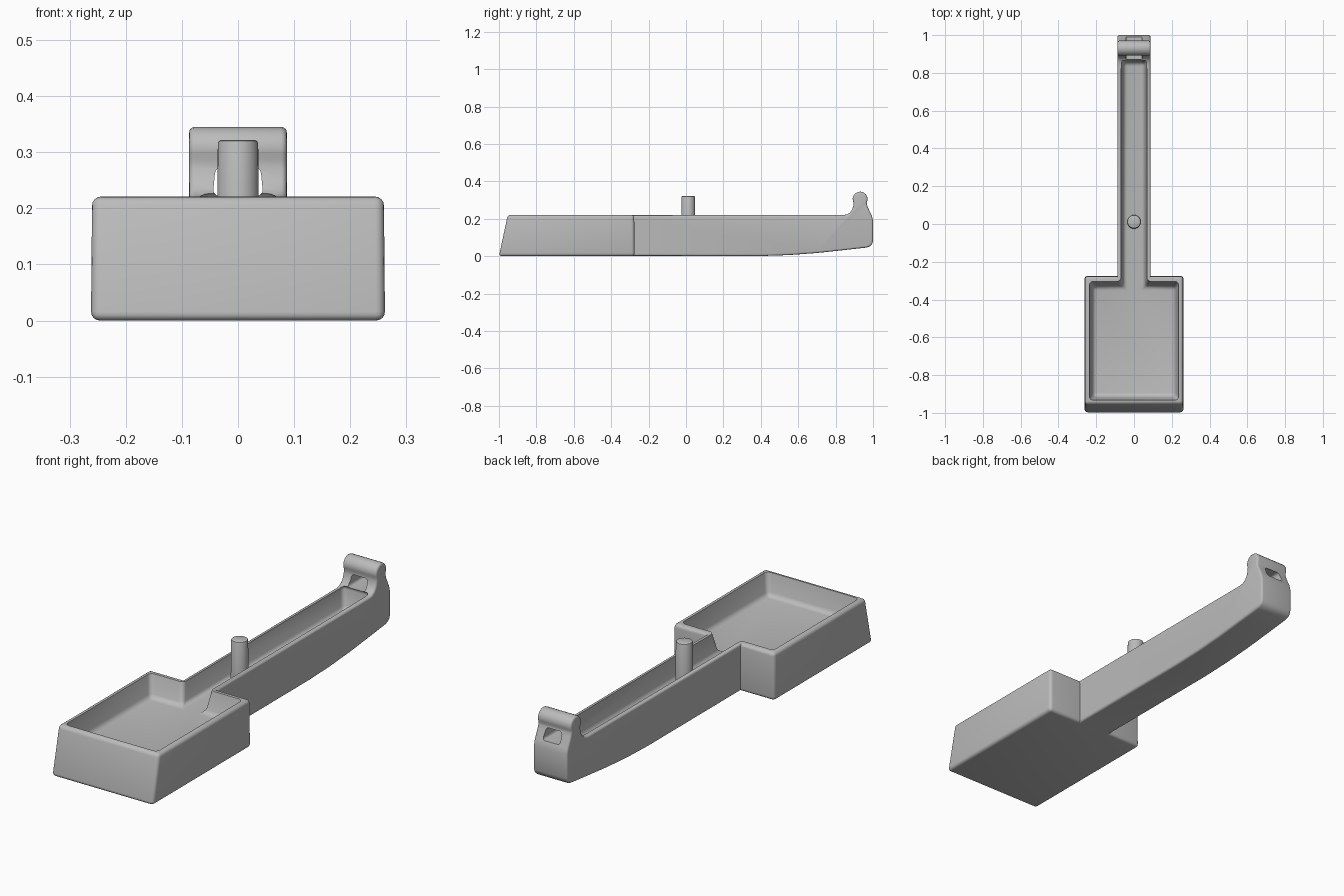
import bpy, bmesh, math

if "Cube" in bpy.data.objects:
    bpy.data.objects.remove(bpy.data.objects["Cube"])

grey = bpy.data.materials.new("light grey plastic")
grey.diffuse_color = (0.5, 0.5, 0.5, 1)
grey.use_nodes = True
grey.node_tree.nodes["Principled BSDF"].inputs["Base Color"].default_value = grey.diffuse_color


def loft(name, loops, caps=True):
    """Solid skinned between matching rings of points."""
    bm = bmesh.new()
    rings = [[bm.verts.new(p) for p in ring] for ring in loops]
    n = len(rings[0])
    for a, b in zip(rings, rings[1:]):
        for i in range(n):
            j = (i + 1) % n
            bm.faces.new((a[i], a[j], b[j], b[i]))
    bm.faces.new(rings[0][::-1])
    bm.faces.new(rings[-1])
    bmesh.ops.recalc_face_normals(bm, faces=bm.faces)
    me = bpy.data.meshes.new(name)
    bm.to_mesh(me)
    bm.free()
    me.materials.append(grey)
    ob = bpy.data.objects.new(name, me)
    bpy.context.collection.objects.link(ob)
    return ob


def apply(ob, mod):
    bpy.context.view_layer.objects.active = ob
    bpy.ops.object.modifier_apply(modifier=mod.name)


def bevel(ob, width, segments=4):
    m = ob.modifiers.new("round", 'BEVEL')
    m.width, m.segments = width, segments
    m.limit_method, m.angle_limit = 'ANGLE', math.radians(32)
    m.use_clamp_overlap = False
    apply(ob, m)


def combine(ob, other, operation):
    m = ob.modifiers.new("cut", 'BOOLEAN')
    m.object, m.operation, m.solver = other, operation, 'EXACT'
    apply(ob, m)
    bpy.data.objects.remove(other)


def smooth(ob):
    bpy.ops.object.select_all(action='DESELECT')
    ob.select_set(True)
    bpy.context.view_layer.objects.active = ob
    bpy.ops.object.shade_smooth_by_angle(angle=math.radians(40))


def rect(x, y0, y1, z):
    return [(-x, y0, z), (x, y0, z), (x, y1, z), (-x, y1, z)]


# Tray block with a sloping front
body = loft("tray_and_handle", [rect(0.262, -1.0, -0.275, 0),
                                rect(0.260, -0.953, -0.277, 0.221)])
bevel(body, 0.016)

# Handle: side profile with rising underside and rounded hook bar
profile = [(-0.4, 0.001), (0.4, 0.001), (0.55, 0.006), (0.7, 0.017), (0.85, 0.033),
           (0.965, 0.046), (0.982, 0.052), (0.994, 0.063), (1.0, 0.08), (1.0, 0.19),
           (0.994, 0.215), (0.972, 0.262), (0.967, 0.278)]
for i in range(15):
    a = math.radians(-28 + 236 * i / 14)
    profile.append((0.931 + 0.04 * math.cos(a), 0.305 + 0.04 * math.sin(a)))
profile += [(0.895, 0.272), (0.889, 0.25), (0.877, 0.233), (0.861, 0.223),
            (0.84, 0.22), (-0.4, 0.22)]
handle = loft("handle", [[(x, y, z) for y, z in profile] for x in (-0.087, 0.087)])
bevel(handle, 0.01)
combine(body, handle, 'UNION')


# Shared hollow of tray and handle, with drafted walls and rounded floor
def hollow(tray_x, front, back, neck_x, end, z):
    half = [(tray_x, front), (tray_x, back), (neck_x, back), (neck_x, end)]
    return [(x, y, z) for x, y in half] + [(-x, y, z) for x, y in reversed(half)]


cavity = loft("cavity", [hollow(0.216, -0.912, -0.332, 0.054, 0.855, 0.12),
                         hollow(0.242, -0.938, -0.297, 0.073, 0.878, 0.228)])
bevel(cavity, 0.02)
# Straight lift above the rim keeps the rounded top of the cutter out of the walls
for v in cavity.data.vertices:
    if v.co.z > 0.19:
        v.co.z += 0.015 if v.co.y < 0.8 else 0.0
combine(body, cavity, 'DIFFERENCE')

# Window under the hook bar
window = loft("window", [rect(0.045, 0.8, 1.1, 0.222), rect(0.04, 0.8, 1.1, 0.274)])
bevel(window, 0.012)
combine(body, window, 'DIFFERENCE')
smooth(body)

# Upright pin standing on the handle floor
pin = loft("pin", [[(r * math.cos(t * math.tau / 32), 0.012 + r * math.sin(t * math.tau / 32), z)
                    for t in range(32)]
                   for r, z in ((0.038, 0.11), (0.036, 0.315), (0.034, 0.32), (0.03, 0.322))])
smooth(pin)
